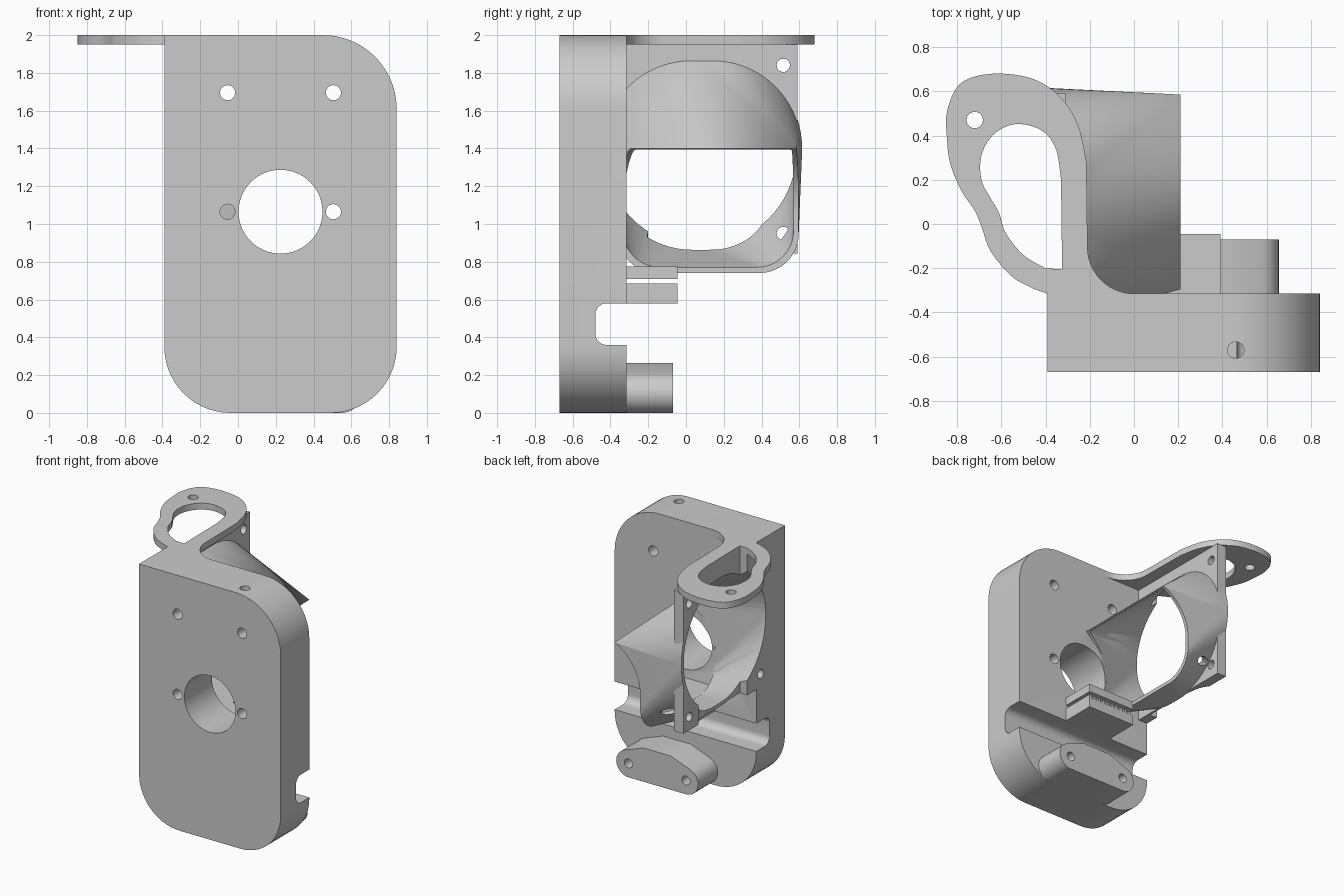
import bpy, bmesh, math
from mathutils import Vector

cube = bpy.data.objects.get("Cube")
if cube:
    bpy.data.objects.remove(cube, do_unlink=True)

grey = bpy.data.materials.new("light_grey")
grey.use_nodes = True
grey.diffuse_color = (0.6, 0.6, 0.6, 1)
grey.node_tree.nodes["Principled BSDF"].inputs["Base Color"].default_value = (0.6, 0.6, 0.6, 1)


def place(p, q, h, axis):
    return {"x": (h, p, q), "y": (p, h, q), "z": (p, q, h)}[axis]


def finish(name, bm):
    bmesh.ops.recalc_face_normals(bm, faces=bm.faces)
    mesh = bpy.data.meshes.new(name)
    bm.to_mesh(mesh)
    bm.free()
    mesh.materials.append(grey)
    ob = bpy.data.objects.new(name, mesh)
    bpy.context.collection.objects.link(ob)
    return ob


def prism(name, pts, axis, a, b):
    """Extrude a flat outline along an axis from a to b."""
    bm = bmesh.new()
    lo = [bm.verts.new(place(p, q, a, axis)) for p, q in pts]
    hi = [bm.verts.new(place(p, q, b, axis)) for p, q in pts]
    bm.faces.new(lo)
    bm.faces.new(hi)
    n = len(pts)
    for i in range(n):
        j = (i + 1) % n
        bm.faces.new((lo[i], lo[j], hi[j], hi[i]))
    return finish(name, bm)


def circle(cx, cy, r, n=32):
    return [(cx + r * math.cos(math.tau * i / n), cy + r * math.sin(math.tau * i / n)) for i in range(n)]


def rounded(corners, n=14):
    """Outline from (x, y, radius) corners that meet at right angles."""
    out = []
    for i, (x, y, r) in enumerate(corners):
        c = Vector((x, y))
        if r == 0:
            out.append((x, y))
            continue
        d0 = (Vector(corners[i - 1][:2]) - c).normalized() * r
        d1 = (Vector(corners[(i + 1) % len(corners)][:2]) - c).normalized() * r
        mid = c + d0 + d1
        for k in range(n + 1):
            t = math.pi / 2 * k / n
            out.append(tuple(mid - d1 * math.cos(t) - d0 * math.sin(t)))
    return out


def smooth(pts, closed, n=5):
    """Catmull-Rom curve through the points."""
    out, m = [], len(pts)
    get = lambda i: Vector(pts[i % m] if closed else pts[min(max(i, 0), m - 1)])
    for i in range(m if closed else m - 1):
        a, b, c, d = (get(i + k) for k in (-1, 0, 1, 2))
        for k in range(n):
            t = k / n
            out.append(tuple(0.5 * (2 * b + (c - a) * t + (2 * a - 5 * b + 4 * c - d) * t * t
                                    + (3 * b - a - 3 * c + d) * t ** 3)))
    return out if closed else out + [tuple(pts[-1])]


def hull(name, x0, r, x1, y0, y1, z0, z1):
    """Funnel from a disc at x0 to a rectangle at x1."""
    bm = bmesh.new()
    for y, z in circle(FAN_Y, FAN_Z, r, 72):
        bm.verts.new((x0, y, z))
    for y in (y0, y1):
        for z in (z0, z1):
            bm.verts.new((x1, y, z))
    bmesh.ops.convex_hull(bm, input=bm.verts)
    return finish(name, bm)


def cut(ob, *cutters):
    for c in cutters:
        mod = ob.modifiers.new("cut", "BOOLEAN")
        mod.operation, mod.solver, mod.object = "DIFFERENCE", "EXACT", c
    dg = bpy.context.evaluated_depsgraph_get()
    mesh = bpy.data.meshes.new_from_object(ob.evaluated_get(dg))
    ob.modifiers.clear()
    ob.data = mesh


FAN_Y, FAN_Z = 0.075, 1.395
BACK = -0.315
HOLE = 0.04

# Cutters for the fan opening, flange opening and duct clearance
fan_bore = hull("fan_bore", -0.4, 0.51, 0.215, -0.27, 0.56, 0.7, 1.38)
opening_pts = smooth([(-0.4, -0.2), (-0.5, -0.14), (-0.58, -0.04), (-0.61, 0.05), (-0.65, 0.12),
                      (-0.69, 0.2), (-0.69, 0.31), (-0.64, 0.4), (-0.56, 0.447), (-0.48, 0.447),
                      (-0.4, 0.41), (-0.35, 0.33), (-0.33, 0.2)], False) + [(-0.325, -0.205)]
flange_opening = prism("flange_opening", opening_pts, "z", 0.3, 2.5)
arch = [(0.36 + 0.38 * math.cos(math.pi * i / 32), 1.05 + 0.38 * math.sin(math.pi * i / 32)) for i in range(33)]
clearance = prism("clearance", arch + [(-0.02, 0.3), (0.74, 0.3)], "y", -0.9, 0.9)
helpers = [fan_bore, flange_opening, clearance]

# Main body block
body = prism("body", rounded([(-0.39, 0, 0.35), (0.84, 0, 0.35), (0.84, 2, 0.39), (-0.39, 2, 0)]),
             "y", -0.67, BACK)
body_cuts = [prism("main_bore", circle(0.225, 1.065, 0.222, 64), "y", -1, 0)]
for x in (-0.055, 0.505):
    for z in (1.065, 1.695):
        body_cuts.append(prism("bolt_bore", circle(x, z, HOLE), "y", -1, 0))
body_cuts.append(prism("belt_groove", rounded([(-0.48, 0.36, 0.06), (-0.2, 0.36, 0),
                                               (-0.2, 0.58, 0), (-0.48, 0.58, 0.06)]), "x", -1, 1))
body_cuts.append(prism("top_bore", circle(0.46, -0.57, 0.037), "z", 1.7, 2.2))
side_bores = [prism("fan_bolt_bore", circle(y, z, 0.035), "x", -0.6, -0.15)
              for y in (-0.37, 0.515) for z in (0.95, 1.84)]
cut(body, fan_bore, *body_cuts, side_bores[0], side_bores[1])

# Top flange with its teardrop opening
outer = smooth([(-0.39, BACK), (-0.47, -0.285), (-0.56, -0.23), (-0.65, -0.12), (-0.69, -0.01),
                (-0.72, 0.06), (-0.78, 0.15), (-0.83, 0.27), (-0.845, 0.38), (-0.845, 0.51),
                (-0.79, 0.63), (-0.68, 0.675), (-0.54, 0.675), (-0.42, 0.64), (-0.32, 0.56),
                (-0.25, 0.44), (-0.215, 0.28)], False)
fillet = [(-0.21 * math.cos(t), -0.105 - 0.21 * math.sin(t))
          for t in (math.pi / 2 * i / 12 for i in range(13))]
flange = prism("flange", outer + fillet, "z", 1.95, 2)
flange_bore = prism("flange_bore", circle(-0.72, 0.47, 0.037), "z", 1.8, 2.2)
cut(flange, flange_opening, flange_bore)

# Fan mounting plate
plate = prism("fan_plate", [(BACK, 0.845), (0.59, 0.845), (0.59, 1.95), (BACK, 1.95)], "x", -0.39, -0.31)
cut(plate, fan_bore, flange_opening, side_bores[2], side_bores[3])

# Air duct, funnelling towards the nozzle side
duct = hull("air_duct", -0.39, 0.54, 0.21, -0.295, 0.585, 0.67, 1.4)
cut(duct, fan_bore, clearance, flange_opening, side_bores[2], side_bores[3])

# Belt clamp: smooth upper jaw and toothed lower jaw
upper_jaw = prism("upper_belt_jaw", [(-0.03, 0.71), (0.39, 0.71), (0.39, 0.775), (-0.03, 0.775)],
                  "y", BACK, -0.045)
comb, pitch = [(-0.03, 0.58), (0.39, 0.58)], 0.042
for i in range(10):
    x = 0.39 - i * pitch
    comb += [(x, 0.685), (x - pitch / 2, 0.685), (x - pitch / 2, 0.66), (x - pitch, 0.66)]
lower_jaw = prism("lower_belt_jaw", comb, "y", BACK, -0.045)

# Lower sensor mount with rounded ends and raised middle
right_end = [(0.55 + 0.105 * math.sin(t), 0.105 - 0.105 * math.cos(t))
             for t in (math.pi * 0.9 * i / 16 for i in range(17))]
left_end = [(0.6 - x, z) for x, z in reversed(right_end)]
mount = prism("sensor_mount", right_end + [(0.42, 0.265), (0.18, 0.265)] + left_end, "y", BACK, -0.07)
mount_bores = [prism("mount_bore", circle(x, 0.108, 0.035), "y", -0.28, 0.1) for x in (0.05, 0.55)]
cut(mount, *mount_bores)

for c in helpers + body_cuts + side_bores + mount_bores + [flange_bore]:
    bpy.data.objects.remove(c, do_unlink=True)

# Smooth the round surfaces, keep edges sharp
parts = [body, flange, plate, duct, upper_jaw, lower_jaw, mount]
bpy.ops.object.select_all(action="DESELECT")
for ob in parts:
    ob.select_set(True)
bpy.context.view_layer.objects.active = body
bpy.ops.object.shade_smooth_by_angle(angle=math.radians(30))
